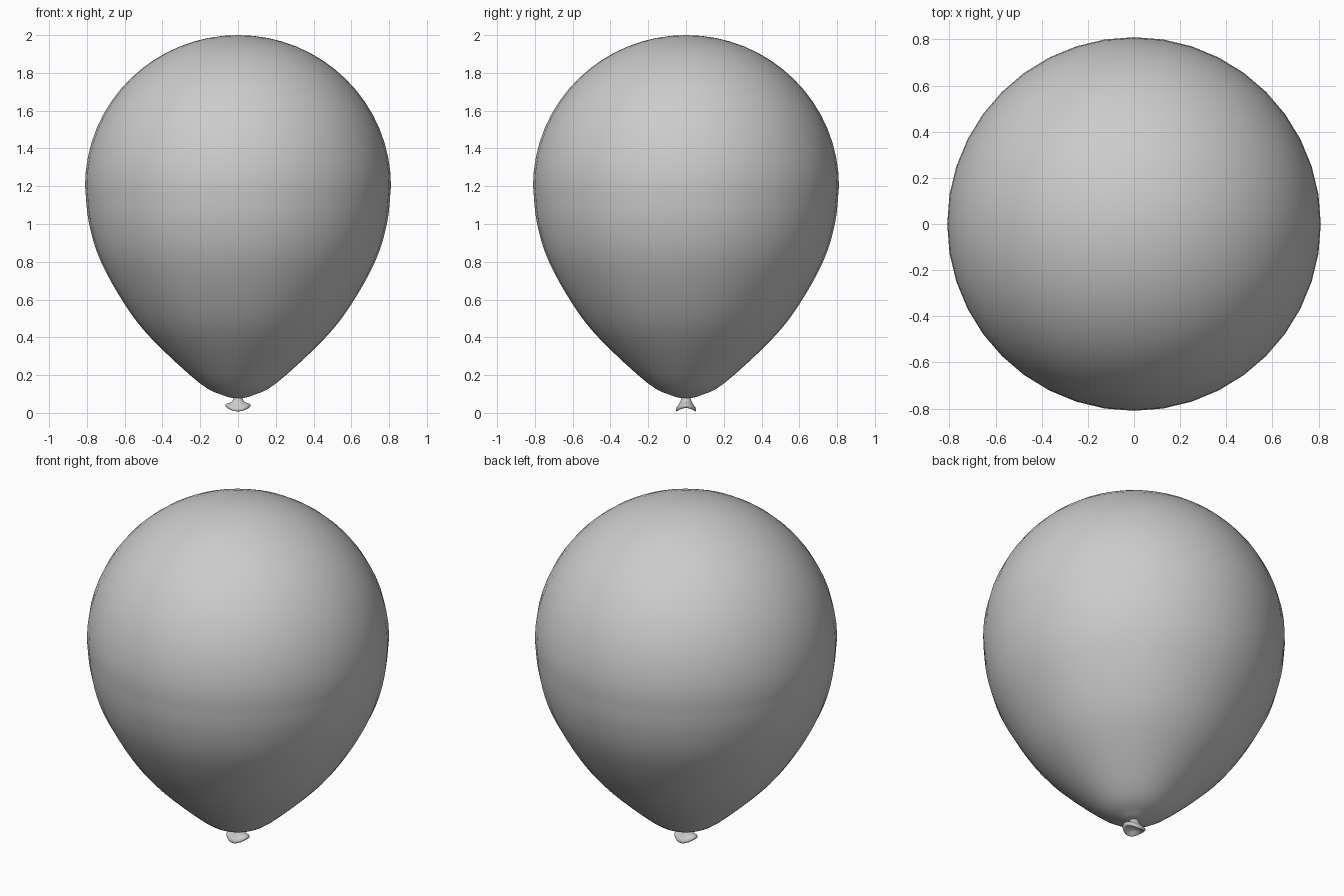
import bpy, bmesh, math
from mathutils import Vector

cube = bpy.data.objects.get("Cube")
if cube:
    bpy.data.objects.remove(cube, do_unlink=True)

SEGMENTS = 40

grey = bpy.data.materials.new("plain grey")
grey.use_nodes = True
colour = (0.6, 0.6, 0.6, 1)
grey.diffuse_color = colour
grey.node_tree.nodes["Principled BSDF"].inputs["Base Color"].default_value = colour


def smooth_profile(points, steps):
    """Catmull-Rom curve through (radius, height) points."""
    p = [Vector(q) for q in points]
    p = [2 * p[0] - p[1]] + p + [2 * p[-1] - p[-2]]
    out = []
    for a, b, c, d in zip(p, p[1:], p[2:], p[3:]):
        for i in range(steps):
            t = i / steps
            out.append(0.5 * (2 * b + (c - a) * t + (2 * a - 5 * b + 4 * c - d) * t * t
                              + (3 * b - a - 3 * c + d) * t ** 3))
    return out + [p[-2]]


def lathe(name, profile, place):
    """Spin a profile; place() maps radius, height and angle to a point."""
    bm = bmesh.new()
    rings = []
    for r, z in profile:
        if r < 1e-4:
            rings.append([bm.verts.new((0, 0, z))] * SEGMENTS)
        else:
            rings.append([bm.verts.new(place(r, z, math.tau * i / SEGMENTS))
                          for i in range(SEGMENTS)])
    for low, high in zip(rings, rings[1:]):
        for i in range(SEGMENTS):
            j = (i + 1) % SEGMENTS
            corners = list(dict.fromkeys((low[i], low[j], high[j], high[i])))
            bm.faces.new(corners)
    bmesh.ops.recalc_face_normals(bm, faces=bm.faces)
    mesh = bpy.data.meshes.new(name)
    bm.to_mesh(mesh)
    bm.free()
    mesh.materials.append(grey)
    mesh.shade_smooth()
    obj = bpy.data.objects.new(name, mesh)
    bpy.context.collection.objects.link(obj)
    return obj


def round_place(r, z, a):
    return (r * math.cos(a), r * math.sin(a), z)


def lip_place(r, z, a):
    # The lip is wider sideways, and droops at the front and back
    flare = max(0, (r - 0.025) / 0.035)
    sx, sy = 1 + 0.08 * flare, 1 - 0.13 * flare
    droop = 0.011 * flare * math.cos(2 * a)
    return (r * sx * math.cos(a), r * sy * math.sin(a), z + droop)


# Inflated body: drop-shaped lower half, domed upper half
lower = smooth_profile([(0.025, 0.078), (0.075, 0.092), (0.2, 0.155), (0.455, 0.39),
                        (0.6, 0.575), (0.73, 0.81), (0.79, 1.01), (0.81, 1.2)], 4)
dome = []
for i in range(1, 17):
    t = math.pi / 2 * i / 16
    dome.append((0.81 * math.cos(t), 1.2 + 0.8 * math.sin(t)))
lathe("balloon_body", [(0, 0.074)] + [tuple(p) for p in lower] + dome, round_place)

# Knot: narrow neck flaring into a rolled, hollow lip
knot = smooth_profile([(0.024, 0.09), (0.026, 0.07), (0.04, 0.05), (0.057, 0.038),
                       (0.061, 0.026), (0.054, 0.017), (0.042, 0.022), (0.025, 0.033)], 3)
lathe("knot", [tuple(p) for p in knot] + [(0, 0.038)], lip_place)
